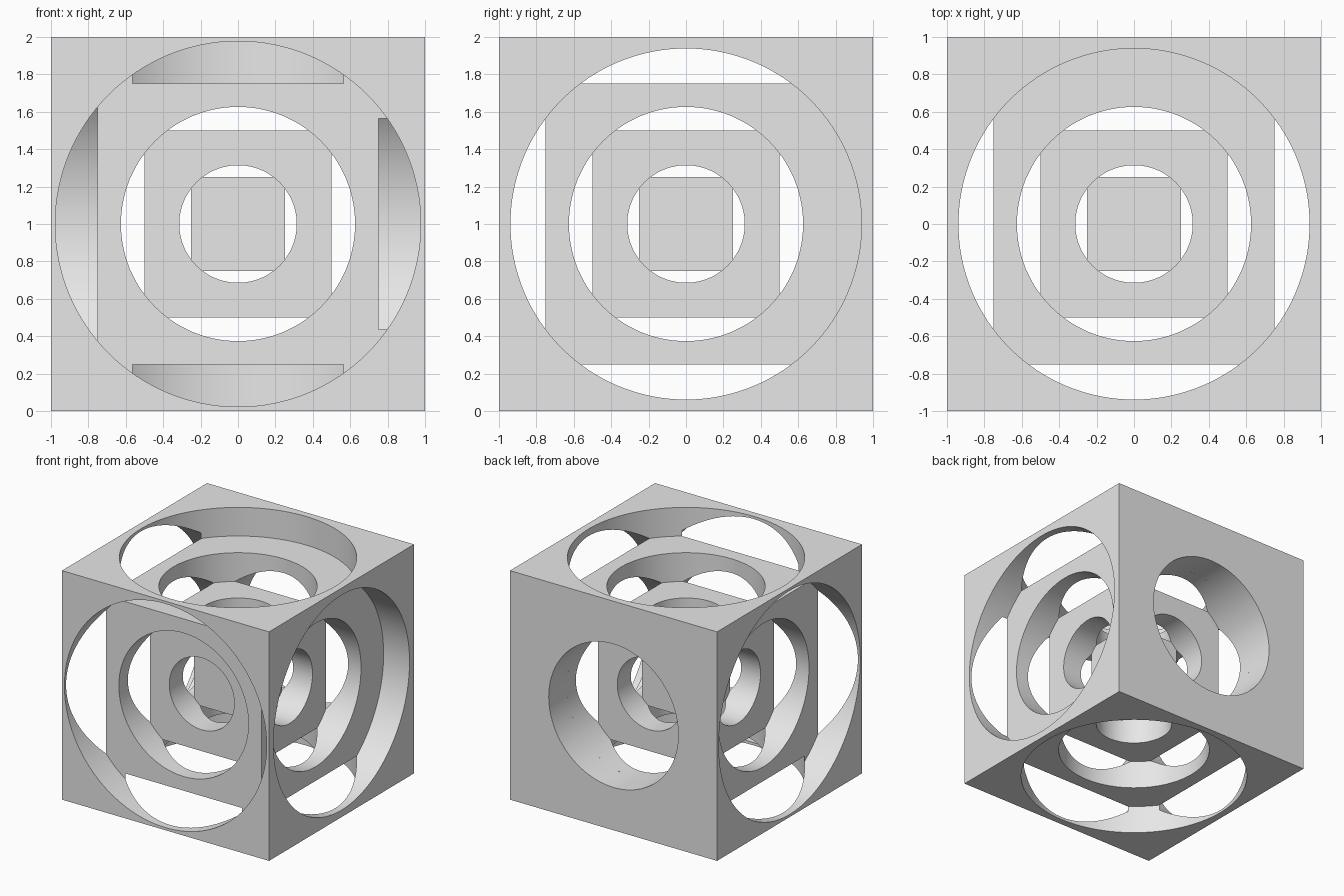
import bpy, bmesh, math
from mathutils import Vector

default = bpy.data.objects.get("Cube")
if default:
    bpy.data.objects.remove(default, do_unlink=True)

SEGMENTS = 128
CENTRE = Vector((0, 0, 1))

# Plain grey material
GREY = (0.8, 0.8, 0.8, 1)
grey = bpy.data.materials.new("plain grey")
grey.use_nodes = True
grey.diffuse_color = GREY
grey.node_tree.nodes["Principled BSDF"].inputs["Base Color"].default_value = GREY


def add_object(name, bm):
    bmesh.ops.recalc_face_normals(bm, faces=bm.faces)
    mesh = bpy.data.meshes.new(name)
    bm.to_mesh(mesh)
    bm.free()
    mesh.materials.append(grey)
    obj = bpy.data.objects.new(name, mesh)
    obj.location = CENTRE
    bpy.context.collection.objects.link(obj)
    return obj


def stepped_bore(name, direction, mouth_radius):
    """Turned cutter that narrows in three steps towards the centre."""
    profile = [(0.314, 0.25), (0.314, 0.5), (0.626, 0.5), (0.626, 0.75),
               (mouth_radius, 0.75), (mouth_radius, 1.1)]
    bm = bmesh.new()
    rings = []
    for radius, height in profile:
        rings.append([bm.verts.new((radius * math.cos(a), radius * math.sin(a), height))
                      for a in (math.tau * i / SEGMENTS for i in range(SEGMENTS))])
    for low, high in zip(rings, rings[1:]):
        for i in range(SEGMENTS):
            j = (i + 1) % SEGMENTS
            bm.faces.new((low[i], low[j], high[j], high[i]))
    bm.faces.new(rings[0][::-1])
    bm.faces.new(rings[-1])
    turn = Vector((0, 0, 1)).rotation_difference(Vector(direction)).to_matrix()
    bmesh.ops.rotate(bm, verts=bm.verts, cent=(0, 0, 0), matrix=turn)
    cutter = add_object(name, bm)
    cutter.hide_render = True
    return cutter


# Solid block
bm = bmesh.new()
bmesh.ops.create_cube(bm, size=2)
block = add_object("nested_cube", bm)

# One bore per face: wide mouths at front and right, a narrow mouth at the back
bores = [
    ("front_bore", (0, -1, 0), 0.977),
    ("right_bore", (-1, 0, 0), 0.977),
    ("left_bore", (1, 0, 0), 0.9385),
    ("top_bore", (0, 0, 1), 0.9385),
    ("bottom_bore", (0, 0, -1), 0.9385),
]
cutters = [stepped_bore(*bore) for bore in bores]

# The back bore keeps the middle radius all the way out
back = stepped_bore("back_bore", (0, 1, 0), 0.626 + 0.0001)
cutters.append(back)

for cutter in cutters:
    cut = block.modifiers.new(cutter.name, "BOOLEAN")
    cut.operation = "DIFFERENCE"
    cut.solver = "EXACT"
    cut.object = cutter

# Bake the cuts and discard the cutters
bpy.context.view_layer.update()
bpy.ops.object.select_all(action="DESELECT")
block.select_set(True)
bpy.context.view_layer.objects.active = block
for cutter in cutters:
    bpy.ops.object.modifier_apply(modifier=cutter.name)
for cutter in cutters:
    bpy.data.objects.remove(cutter, do_unlink=True)

# Smooth bores with crisp rims
bpy.ops.object.shade_smooth_by_angle(angle=math.radians(30))
